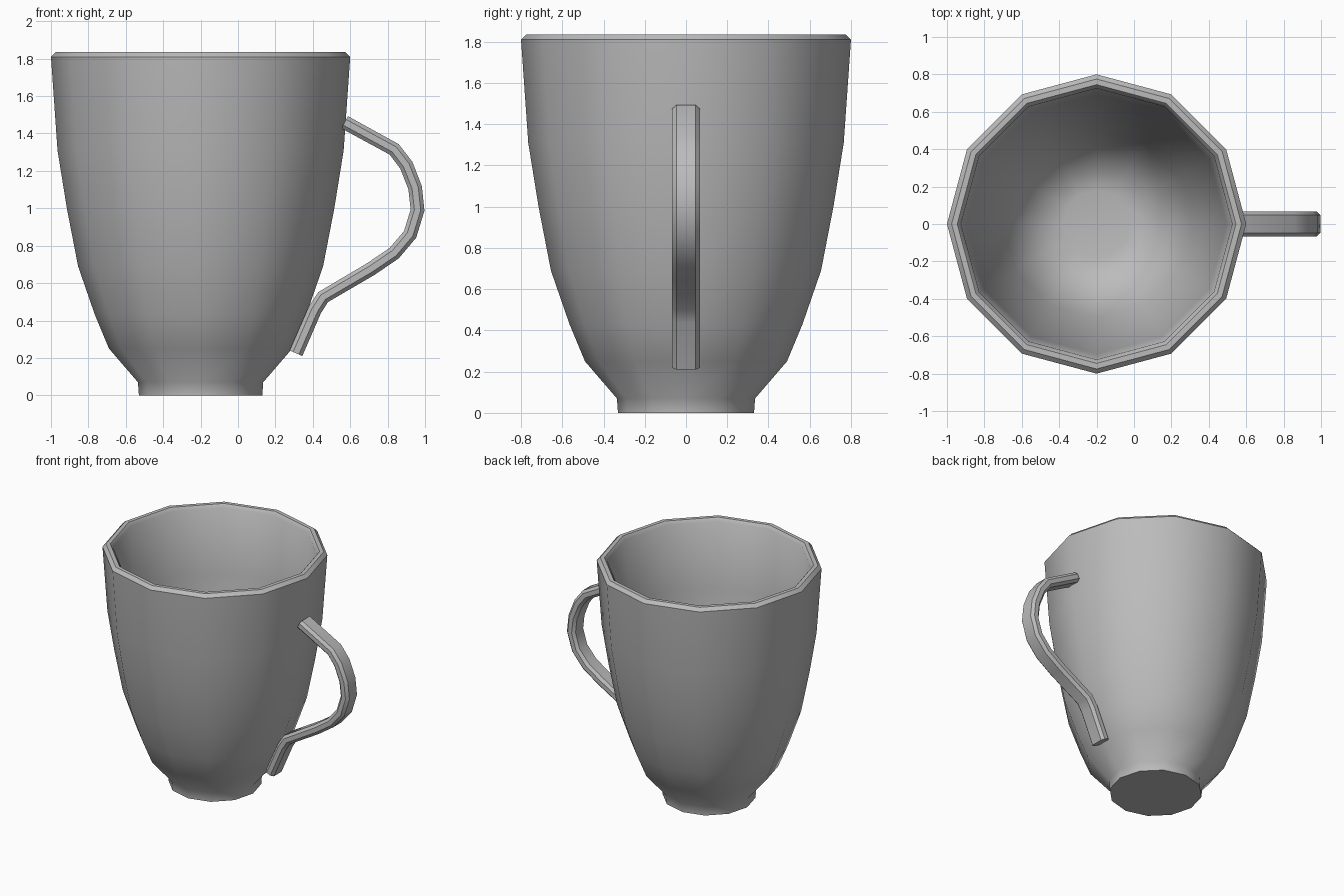
import bpy, bmesh, math
from mathutils import Vector

cube = bpy.data.objects.get("Cube")
if cube:
    bpy.data.objects.remove(cube, do_unlink=True)

# Single grey glaze
glaze = bpy.data.materials.new("grey_glaze")
glaze.use_nodes = True
colour = (0.5, 0.5, 0.5, 1)
glaze.diffuse_color = colour
glaze.node_tree.nodes["Principled BSDF"].inputs["Base Color"].default_value = colour


def loft(name, rings):
    """Skin a list of closed rings and cap both ends."""
    bm = bmesh.new()
    loops = [[bm.verts.new(p) for p in ring] for ring in rings]
    for a, b in zip(loops, loops[1:]):
        for i in range(len(a)):
            j = (i + 1) % len(a)
            bm.faces.new((a[i], a[j], b[j], b[i]))
    bm.faces.new(loops[0])
    bm.faces.new(loops[-1])
    bmesh.ops.recalc_face_normals(bm, faces=bm.faces)
    mesh = bpy.data.meshes.new(name)
    bm.to_mesh(mesh)
    bm.free()
    obj = bpy.data.objects.new(name, mesh)
    bpy.context.collection.objects.link(obj)
    mesh.materials.append(glaze)
    bpy.ops.object.select_all(action="DESELECT")
    obj.select_set(True)
    bpy.context.view_layer.objects.active = obj
    bpy.ops.object.shade_smooth_by_angle(angle=math.radians(40))
    return obj


# Cup: foot, outer wall, rim, inner wall and floor as (radius, height)
SIDES, CENTRE_X = 12, -0.2
outer = [(0.33, 0), (0.335, 0.07), (0.49, 0.25), (0.565, 0.43), (0.655, 0.69),
         (0.715, 1.0), (0.765, 1.31), (0.8, 1.81), (0.775, 1.835)]
inner = [(0.745, 1.835), (0.725, 1.81), (0.695, 1.31), (0.645, 1.0),
         (0.585, 0.69), (0.5, 0.43), (0.425, 0.27), (0.29, 0.14), (0.18, 0.12)]
turns = [math.tau * i / SIDES for i in range(SIDES)]
loft("cup_body", [[(CENTRE_X + r * math.cos(t), r * math.sin(t), z) for t in turns]
                  for r, z in outer + inner])

# Handle: chamfered bar swept along a bent path in the xz plane
path = [Vector((x, 0, z)) for x, z in [
    (0.57, 1.46), (0.835, 1.315), (0.90, 1.23), (0.947, 1.11), (0.96, 0.99),
    (0.92, 0.86), (0.835, 0.76), (0.71, 0.675), (0.455, 0.525), (0.41, 0.455),
    (0.31, 0.225)]]
section = [(0.067, -0.017), (0.067, 0.017), (0.047, 0.037), (-0.047, 0.037),
           (-0.067, 0.017), (-0.067, -0.017), (-0.047, -0.037), (0.047, -0.037)]
rings = []
for i, p in enumerate(path):
    before = (p - path[max(i - 1, 0)]).normalized()
    after = (path[min(i + 1, len(path) - 1)] - p).normalized()
    tangent = (before + after).normalized()
    side = Vector((-tangent.z, 0, tangent.x))
    rings.append([p + side * h + Vector((0, w, 0)) for w, h in section])
loft("handle", rings)
